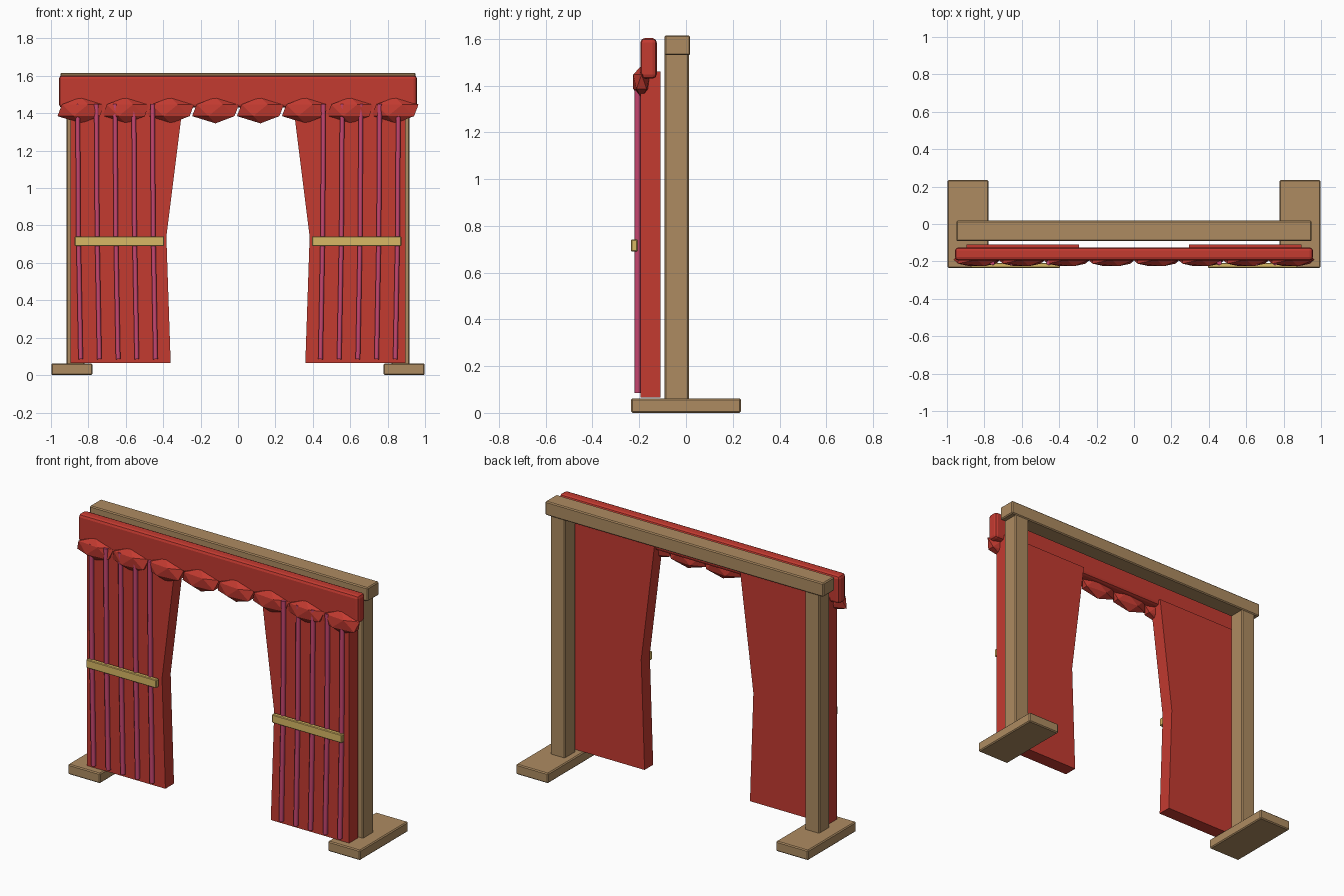
import bpy, bmesh

if "Cube" in bpy.data.objects:
    bpy.data.objects.remove(bpy.data.objects["Cube"])


def material(name, rgb):
    m = bpy.data.materials.new(name)
    m.diffuse_color = (*rgb, 1)
    m.use_nodes = True
    m.node_tree.nodes["Principled BSDF"].inputs["Base Color"].default_value = m.diffuse_color
    return m


WOOD = material("wood", (0.42, 0.26, 0.12))
RED = material("red_cloth", (0.55, 0.043, 0.03))
PINK = material("pink_fold", (0.56, 0.06, 0.16))
GOLD = material("gold", (0.69, 0.48, 0.13))


def add_mesh(name, bm, mat):
    bmesh.ops.recalc_face_normals(bm, faces=bm.faces)
    me = bpy.data.meshes.new(name)
    bm.to_mesh(me)
    bm.free()
    me.materials.append(mat)
    ob = bpy.data.objects.new(name, me)
    bpy.context.collection.objects.link(ob)
    return ob


def box(name, xs, ys, zs, mat, bevel=0.006, segments=1):
    bm = bmesh.new()
    bmesh.ops.create_cube(bm, size=1)
    for v in bm.verts:
        for i, r in enumerate((xs, ys, zs)):
            v.co[i] = (r[0] + r[1]) / 2 + v.co[i] * (r[1] - r[0])
    ob = add_mesh(name, bm, mat)
    mod = ob.modifiers.new("Bevel", 'BEVEL')
    mod.width = bevel
    mod.segments = segments
    return ob


def side_range(s, a, b):
    return tuple(sorted((s * a, s * b)))


# Top beam and the cloth-covered valance board
box("top_beam", (-0.95, 0.95), (-0.092, 0.018), (1.53, 1.615), WOOD)
box("valance_board", (-0.957, 0.957), (-0.195, -0.125), (1.43, 1.603), RED, 0.018, 2)

for s, side in ((-1, "left"), (1, "right")):
    # Frame foot and post
    box(side + "_foot", side_range(s, 0.778, 0.998), (-0.235, 0.235), (0, 0.062), WOOD)
    box(side + "_post", side_range(s, 0.82, 0.918), (-0.092, 0.012), (0.055, 1.54), WOOD)

    # Curtain panel, gathered at the tie height
    outline = [(0.895, 0.065), (0.36, 0.065), (0.383, 0.74), (0.293, 1.46), (0.895, 1.46)]
    bm = bmesh.new()
    face = bm.faces.new([bm.verts.new((s * x, -0.194, z)) for x, z in outline])
    ext = bmesh.ops.extrude_face_region(bm, geom=[face], use_keep_orig=True)
    for v in ext["geom"]:
        if isinstance(v, bmesh.types.BMVert):
            v.co.y = -0.11
    add_mesh(side + "_curtain", bm, RED)

    # Raised folds as thin tubes
    for i in range(5):
        x = 0.457 + i * 0.1
        cu = bpy.data.curves.new(f"{side}_fold_{i + 1}", 'CURVE')
        cu.dimensions = '3D'
        cu.bevel_depth = 0.014
        cu.bevel_resolution = 1
        cu.use_fill_caps = True
        sp = cu.splines.new('POLY')
        sp.points.add(2)
        path = [(x, 1.45), (x - 0.004, 0.75), (x - 0.016, 0.085)]
        for p, (px, pz) in zip(sp.points, path):
            p.co = (s * px, -0.207, pz, 1)
        cu.materials.append(PINK)
        bpy.context.collection.objects.link(bpy.data.objects.new(cu.name, cu))

    # Tie band
    box(side + "_tie_band", side_range(s, 0.395, 0.873), (-0.235, -0.208), (0.69, 0.742), GOLD, 0.004)

# Faceted scallops along the valance
for i in range(8):
    bm = bmesh.new()
    bmesh.ops.create_icosphere(bm, subdivisions=1, radius=1)
    for v in bm.verts:
        v.co = (-0.84 + i * 0.24 + v.co.x * 0.14, -0.19 + v.co.y * 0.042, 1.416 + v.co.z * 0.07)
    add_mesh(f"scallop_{i + 1}", bm, RED)
